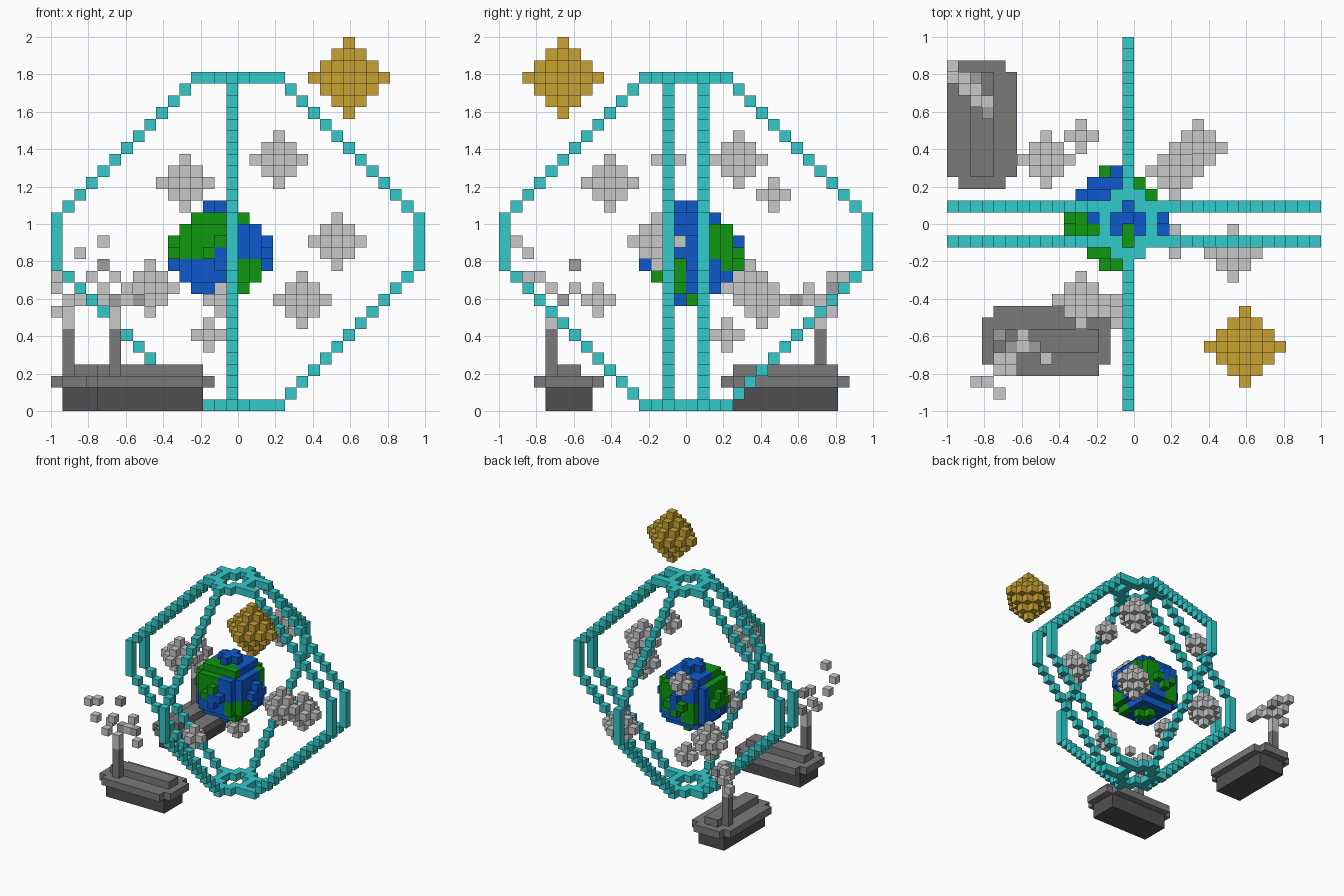
import bpy, bmesh
from mathutils import Vector

if "Cube" in bpy.data.objects:
    bpy.data.objects.remove(bpy.data.objects["Cube"])

U = 1 / 16  # size of one block


def mat(name, r, g, b):
    m = bpy.data.materials.new(name)
    lin = [((c / 255 + 0.055) / 1.055) ** 2.4 if c > 10 else c / 255 / 12.92 for c in (r, g, b)]
    m.diffuse_color = (*lin, 1)
    m.use_nodes = True
    m.node_tree.nodes["Principled BSDF"].inputs["Base Color"].default_value = m.diffuse_color
    return m


TEAL = mat("teal", 52, 203, 203)
GOLD = mat("gold", 200, 162, 50)
BLUE = mat("ocean blue", 14, 90, 205)
GREEN = mat("land green", 14, 152, 14)
CLOUD = mat("light grey", 200, 200, 200)
SMOKE = mat("mid grey", 160, 160, 160)
DECK = mat("deck grey", 122, 122, 122)
HULL = mat("hull dark grey", 80, 80, 80)

DIRS = [Vector(d) for d in ((1, 0, 0), (-1, 0, 0), (0, 1, 0), (0, -1, 0), (0, 0, 1), (0, 0, -1))]


def blocks(name, cells, mats, rule=lambda c: 0):
    """Outer skin of a set of unit blocks; rule(cell) picks the material."""
    cells = set(cells)
    bm = bmesh.new()
    for c in sorted(cells):
        mid = Vector(c) + Vector((0.5, 0.5, 0.5))
        for n in DIRS:
            if tuple(int(v) for v in Vector(c) + n) in cells:
                continue
            a = Vector((n.y, n.z, n.x)) * 0.5
            b = n.cross(a)
            f = bm.faces.new([bm.verts.new((mid + n * 0.5 + p) * U)
                              for p in (a + b, b - a, -a - b, a - b)])
            f.material_index = rule(c)
            f.normal_update()
            if f.normal.dot(n) < 0:
                f.normal_flip()
    me = bpy.data.meshes.new(name)
    bm.to_mesh(me)
    bm.free()
    for m in mats:
        me.materials.append(m)
    ob = bpy.data.objects.new(name, me)
    bpy.context.collection.objects.link(ob)
    return ob


def box(x0, x1, y0, y1, z0, z1):
    return {(x, y, z) for x in range(x0, x1 + 1) for y in range(y0, y1 + 1) for z in range(z0, z1 + 1)}


def diamond(cx, cy, cz, r):
    return {(x, y, z) for x, y, z in box(cx - r, cx + r, cy - r, cy + r, cz - r, cz + r)
            if abs(x - cx) + abs(y - cy) + abs(z - cz) <= r}


# Octagonal cage profile without its flat caps
side = set()
for i in range(11):
    for h in (4 + i, -5 - i):
        side |= {(h, 27 - i), (h, 1 + i)}
for z in range(12, 17):
    side |= {(15, z), (-16, z)}
cage = {(h, y, z) for h, z in side for y in (1, -2)}
cage |= {(-1, h, z) for h, z in side}
# Pierced caps at top and bottom
for z in (0, 28):
    cage |= {(x, y, z) for x in range(-4, 4) if x != -1 for y in (1, -2)}
    cage |= {(-1, y, z) for y in (-4, -3, 2, 3)}
    cage |= {(x, y, z) for x in (-2, 0) for y in (2, -3)}
    cage |= {(x, y, z) for x in (-3, 1) for y in (0, -1)}
blocks("cage", cage, [TEAL])

# Globe with land patches given by direction and angular size
GC = Vector((-2, 0, 13))
globe = {c for c in box(-6, 2, -4, 4, 9, 17) if (Vector(c) - GC).length_squared <= 17}
LAND = [((-0.45, -0.75, 0.5), 0.76), ((0.7, -0.5, -0.5), 0.88), ((0.5, 0.8, 0.2), 0.87),
        ((-1, 0, 0.35), 0.9), ((-0.4, 0.9, -0.2), 0.9), ((0.2, 0.1, -1), 0.95), ((0.3, -0.4, 0.85), 0.97)]


def land(c):
    d = Vector(c) - GC
    if d.length == 0 or d.z == 4:
        return 0
    d.normalize()
    return int(any(d.dot(Vector(v).normalized()) > k for v, k in LAND))


blocks("globe", globe, [BLUE, GREEN], land)

# Sun
blocks("sun", diamond(9, -11, 28, 3), [GOLD])

# Clouds: centre and radius
for i, c in enumerate([(-5, -7, 19, 2), (3, 4, 21, 2), (8, -3, 14, 2), (5, 6, 9, 2), (-8, 5, 10, 2),
                       (-3, 3, 6, 1), (-2, -8, 9, 1), (-5, 7, 18, 1), (3, -2, 21, 1)]):
    blocks(f"cloud_{i + 1}", diamond(*c), [CLOUD])


# Ships: 11 blocks long, 6 wide, laid along x or turned along y
def ship(name, place, funnel):
    def put(cells):
        return {place(*c) for c in cells}
    hull = put(box(1, 9, 1, 4, 0, 1))
    deck = put(box(1, 9, 0, 5, 2, 2) | box(0, 10, 1, 4, 2, 2) | box(1, 9, 2, 3, 3, 3))
    pipe = box(funnel[0], funnel[0], funnel[1], funnel[1], 3, 6)
    blocks(name, hull | deck | pipe, [DECK, HULL], lambda c: int(c[2] < 2))


ship("front_ship", lambda a, b, z: (a - 13, b - 13, z), (-11, -12))
ship("back_ship", lambda a, b, z: (b - 16, 13 - a, z), (-15, 11))

# Loose smoke puffs drifting from each funnel
smoke1 = [(-11, -12, 7), (-11, -12, 8), (-11, -11, 9), (-10, -11, 9), (-9, -11, 9), (-8, -12, 8),
          (-12, -12, 10), (-12, -13, 9), (-11, -13, 11), (-12, -10, 12), (-10, -10, 10),
          (-12, -15, 14), (-14, -14, 13), (-13, -14, 11)]
smoke2 = [(-15, 11, 7), (-15, 11, 8), (-15, 12, 9), (-16, 12, 10), (-16, 12, 8), (-14, 11, 9),
          (-13, 10, 9), (-14, 12, 10), (-16, 13, 11), (-13, 9, 9), (-14, 10, 10), (-15, 12, 11)]
DARK = {(-11, -11, 9), (-9, -11, 9), (-12, -10, 12), (-13, 9, 9), (-14, 12, 10)}
for name, s in (("front_smoke", smoke1), ("back_smoke", smoke2)):
    blocks(name, s, [CLOUD, SMOKE], lambda c: int(c in DARK))
